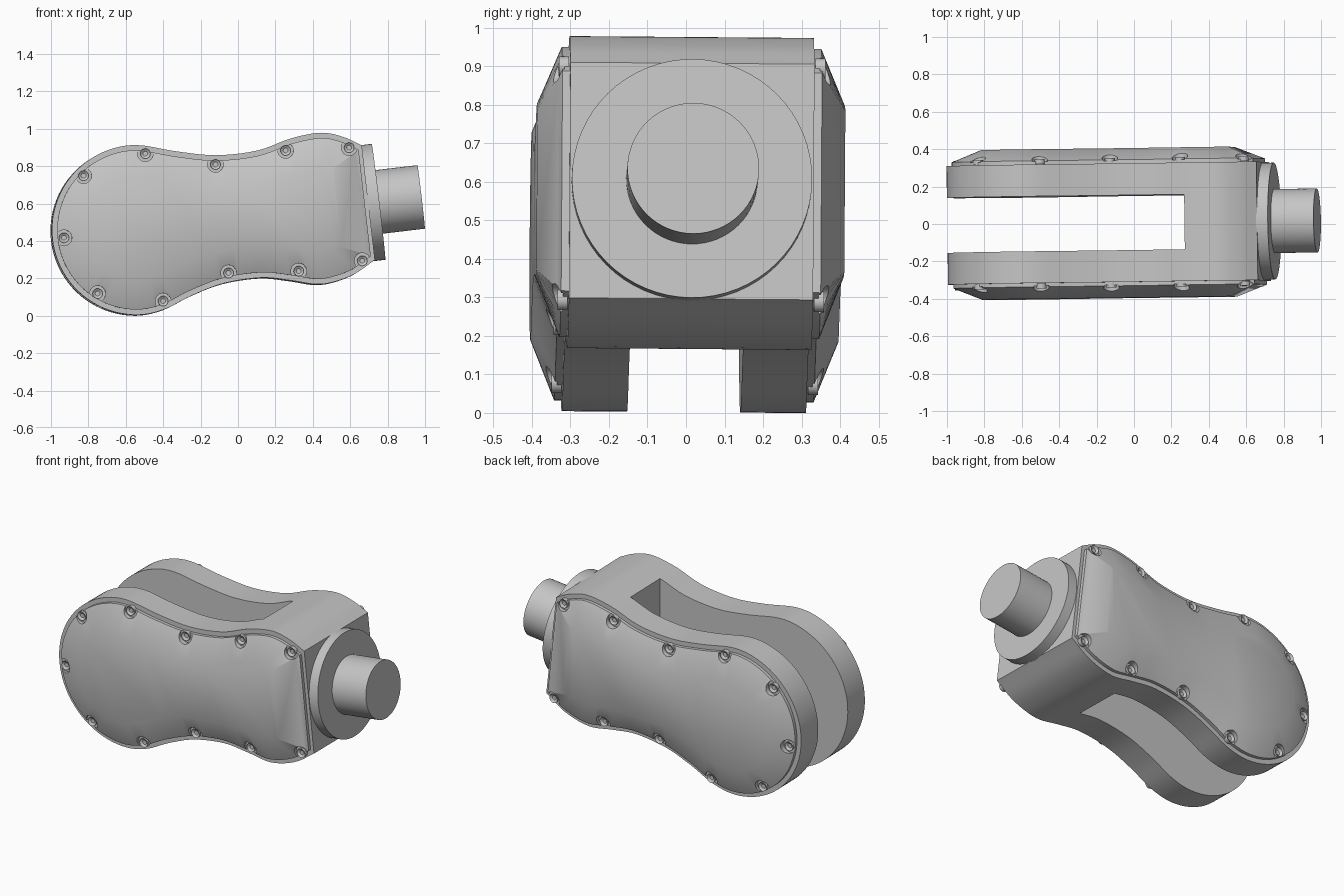
import bpy, bmesh, math
from mathutils import Vector, Matrix

cube = bpy.data.objects.get("Cube")
if cube:
    bpy.data.objects.remove(cube, do_unlink=True)

grey = bpy.data.materials.new("plain grey")
grey.use_nodes = True
COLOUR = (0.56, 0.56, 0.56, 1)
grey.diffuse_color = COLOUR
grey.node_tree.nodes["Principled BSDF"].inputs["Base Color"].default_value = COLOUR

# Whole part sits very slightly turned and rolled
POSE = (Matrix.Translation((0, 0.005, 0.496)) @ Matrix.Rotation(math.radians(0.75), 4, 'Z')
        @ Matrix.Rotation(math.radians(-0.45), 4, 'X') @ Matrix.Translation((0, 0, -0.5)))
HALF = 0.317          # half width of the body


def finish(bm, name):
    bmesh.ops.recalc_face_normals(bm, faces=bm.faces[:])
    mesh = bpy.data.meshes.new(name)
    bm.to_mesh(mesh)
    bm.free()
    mesh.materials.append(grey)
    obj = bpy.data.objects.new(name, mesh)
    bpy.context.collection.objects.link(obj)
    obj.matrix_world = POSE
    return obj


def activate(obj):
    bpy.ops.object.select_all(action='DESELECT')
    obj.select_set(True)
    bpy.context.view_layer.objects.active = obj


def smooth(obj):
    activate(obj)
    bpy.ops.object.shade_smooth_by_angle(angle=math.radians(32))


def cut(obj, cutter):
    cutter.hide_render = True
    bpy.context.view_layer.update()
    mod = obj.modifiers.new("cut", 'BOOLEAN')
    mod.operation, mod.solver, mod.object = 'DIFFERENCE', 'MANIFOLD', cutter
    activate(obj)
    bpy.ops.object.modifier_apply(modifier=mod.name)
    bpy.data.objects.remove(cutter, do_unlink=True)


def outline(top, radius, low):
    """Smooth side profile: top edge, round lobe, then low edge; the end stays straight."""
    pts = [Vector(p) for p in top]
    for deg in range(90, 271, 20):
        a = math.radians(deg)
        pts.append(Vector((-0.545 + radius * math.cos(a), 0.46 + radius * math.sin(a))))
    pts += [Vector(p) for p in low]
    ext = [2 * pts[0] - pts[1]] + pts + [2 * pts[-1] - pts[-2]]
    path = []
    for a, b, c, d in zip(ext, ext[1:], ext[2:], ext[3:]):
        for i in range(5):
            t = i / 5
            path.append(0.5 * (2 * b + (c - a) * t + (2 * a - 5 * b + 4 * c - d) * t**2
                               + (3 * b - a - 3 * c + d) * t**3))
    return path + [pts[-1]]


def inset(path, side, end):
    """Offset the profile inward, with its own amount at the flat end."""
    along = (path[-1] - path[0]).normalized()
    normal = Vector((-along.y, along.x))          # outward from the end face
    limit = normal.dot(path[0]) - end
    last, out = len(path) - 1, []
    for i, p in enumerate(path):
        tan = (path[min(i + 1, last)] - path[max(i - 1, 0)]).normalized()
        q = p + Vector((-tan.y, tan.x)) * side
        if i in (0, last):
            q = q - tan * ((normal.dot(q) - limit) / normal.dot(tan))
        out.append(q)
    return out


def loft(bm, rings):
    loops = [[bm.verts.new((p.x, y, p.y)) for p in ring] for ring, y in rings]
    n = len(loops[0])
    for a, b in zip(loops, loops[1:]):
        for i in range(n):
            j = (i + 1) % n
            bm.faces.new((a[i], a[j], b[j], b[i]))
    bm.faces.new(loops[0])
    bm.faces.new(loops[-1])


def cylinder(bm, start, axis, radius, depth, segments=32):
    axis = Vector(axis).normalized()
    place = Matrix.Translation(Vector(start) + axis * depth / 2) \
        @ axis.to_track_quat('Z', 'Y').to_matrix().to_4x4()
    return bmesh.ops.create_cone(bm, cap_ends=True, segments=segments, radius1=radius,
                                 radius2=radius, depth=depth, matrix=place)["verts"]


# Forked body
profile = outline(
    [(0.658, 0.912), (0.56, 0.957), (0.44, 0.98), (0.28, 0.95), (0.1, 0.885), (-0.12, 0.86),
     (-0.33, 0.88)], 0.454,
    [(-0.4, 0.035), (-0.25, 0.11), (-0.08, 0.175), (0.12, 0.205), (0.28, 0.19), (0.44, 0.17),
     (0.6, 0.215), (0.728, 0.3)])
bm = bmesh.new()
loft(bm, [(profile, -HALF), (profile, HALF)])
body = finish(bm, "forked_body")
bm = bmesh.new()
bmesh.ops.create_cube(bm, size=1, matrix=Matrix.Translation((-0.615, 0, 0.5))
                      @ Matrix.Diagonal((1.77, 0.294, 2, 1)))
cut(body, finish(bm, "slot_cutter"))
smooth(body)

# Domed side covers with screw pockets
SCREWS = [(-0.83, 0.75), (-0.5, 0.868), (-0.125, 0.81), (0.25, 0.885), (0.59, 0.9),
          (0.66, 0.295), (0.32, 0.24), (-0.055, 0.23), (-0.405, 0.08), (-0.755, 0.12),
          (-0.935, 0.418)]
rim = inset(profile, 0.028, 0.02)
plateau = outline(
    [(0.51, 0.79), (0.46, 0.8), (0.4, 0.802), (0.28, 0.775), (0.12, 0.715), (-0.12, 0.68),
     (-0.33, 0.7)], 0.27,
    [(-0.45, 0.21), (-0.32, 0.27), (-0.12, 0.34), (0.12, 0.36), (0.25, 0.356), (0.37, 0.357),
     (0.47, 0.363), (0.545, 0.372)])
for side, label in ((-1, "front"), (1, "back")):
    bm = bmesh.new()
    loft(bm, [(rim, side * 0.305), (rim, side * 0.337), (plateau, side * 0.4)])
    cover = finish(bm, label + "_cover")
    pockets, screws = bmesh.new(), bmesh.new()
    for x, z in SCREWS:
        cylinder(pockets, (x, side * 0.332, z), (0, side, 0), 0.042, 0.2, 24)
        head = cylinder(screws, (x, side * 0.32, z), (0, side, 0), 0.027, 0.026, 20)
        # Hollow socket in the screw head
        top = max({f for v in head for f in v.link_faces},
                  key=lambda f: side * f.calc_center_median().y)
        bmesh.ops.inset_region(screws, faces=[top], thickness=0.014)
        bmesh.ops.translate(screws, verts=top.verts[:], vec=(0, -side * 0.01, 0))
    cut(cover, finish(pockets, "pocket_cutter"))
    smooth(cover)
    smooth(finish(screws, label + "_cover_screws"))

# Flange and shaft on the tilted end face
axis = Vector((0.993, 0, 0.117))
for name, start, radius, depth in (("end_flange", (0.675, 0, 0.604), 0.312, 0.077),
                                   ("end_shaft", (0.74, 0, 0.611), 0.171, 0.241)):
    bm = bmesh.new()
    cylinder(bm, start, axis, radius, depth, 64)
    smooth(finish(bm, name))
